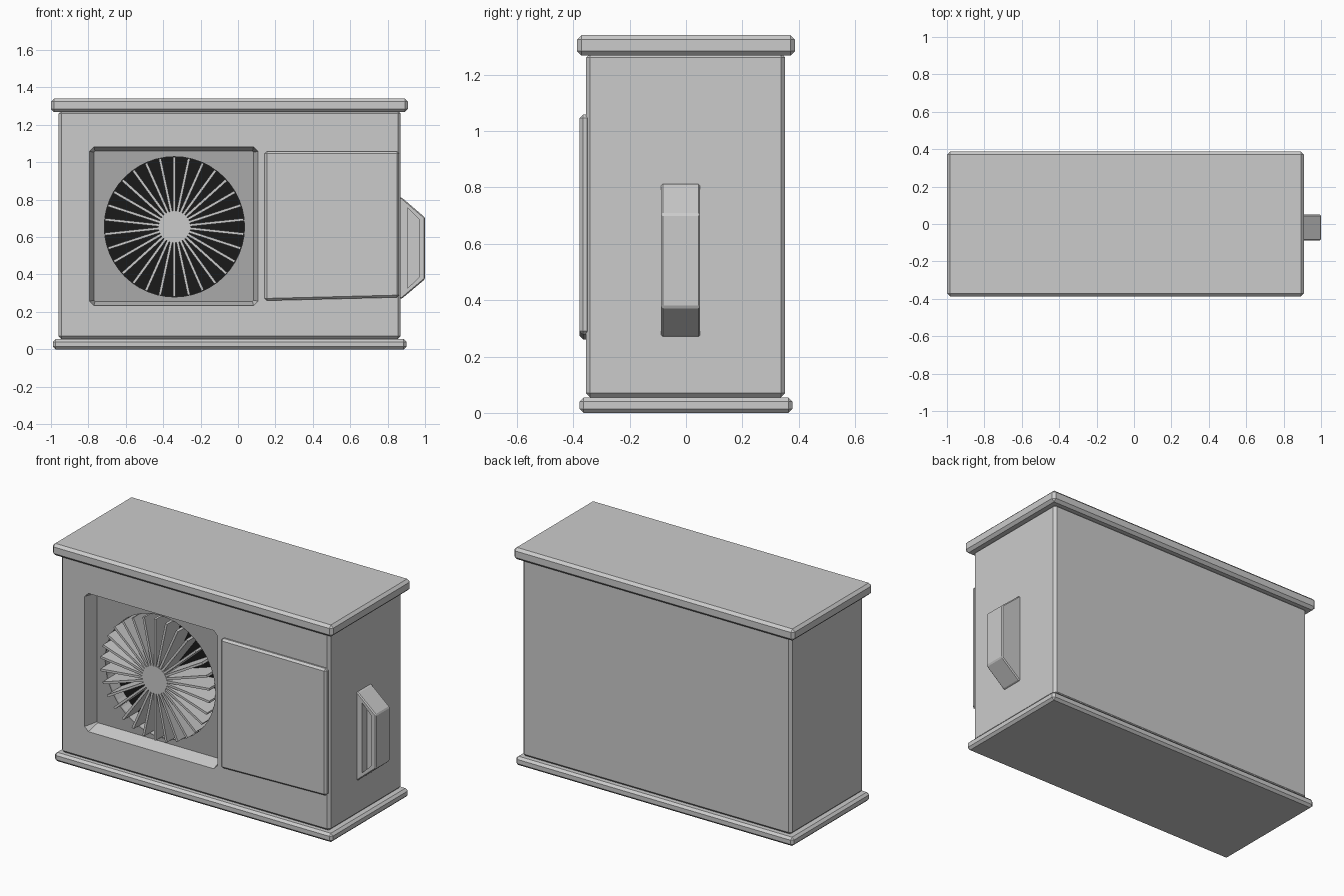
import bpy, bmesh, math
from mathutils import Matrix

if "Cube" in bpy.data.objects:
    bpy.data.objects.remove(bpy.data.objects["Cube"])


def material(name, v):
    m = bpy.data.materials.new(name)
    m.diffuse_color = (v, v, v, 1)
    m.use_nodes = True
    m.node_tree.nodes["Principled BSDF"].inputs["Base Color"].default_value = m.diffuse_color
    return m


def finish(name, bm, mat=None):
    bmesh.ops.recalc_face_normals(bm, faces=bm.faces)
    me = bpy.data.meshes.new(name)
    bm.to_mesh(me)
    bm.free()
    ob = bpy.data.objects.new(name, me)
    bpy.context.collection.objects.link(ob)
    if mat:
        me.materials.append(mat)
    return ob


def bevel(bm, width):
    bmesh.ops.recalc_face_normals(bm, faces=bm.faces)
    bmesh.ops.bevel(bm, geom=bm.edges[:], offset=width, segments=1,
                    affect='EDGES', profile=0.5)


def box(name, x, y, z, width=0.0, mat=None, tweak=None):
    bm = bmesh.new()
    bmesh.ops.create_cube(bm, size=1)
    for v in bm.verts:
        v.co = [r[0] if c < 0 else r[1] for c, r in zip(v.co, (x, y, z))]
        if tweak:
            tweak(v)
    if width:
        bevel(bm, width)
    return finish(name, bm, mat)


def loft(name, front, back, y0, y1, width=0.0):
    # solid between an xz outline at y0 and one at y1
    bm = bmesh.new()
    a = [bm.verts.new((x, y0, z)) for x, z in front]
    b = [bm.verts.new((x, y1, z)) for x, z in back]
    bm.faces.new(a)
    bm.faces.new(b)
    n = len(a)
    for i in range(n):
        j = (i + 1) % n
        bm.faces.new((a[i], a[j], b[j], b[i]))
    if width:
        bevel(bm, width)
    return finish(name, bm)


def cylinder(name, r, y0, y1, mat=None, sides=48):
    bm = bmesh.new()
    bmesh.ops.create_cone(bm, cap_ends=True, segments=sides, radius1=r, radius2=r,
                          depth=y1 - y0,
                          matrix=Matrix.Translation((FX, (y0 + y1) / 2, FZ))
                          @ Matrix.Rotation(math.pi / 2, 4, 'X'))
    return finish(name, bm, mat)


def cut(ob, cutter):
    cutter.hide_render = True
    mod = ob.modifiers.new("cut", 'BOOLEAN')
    mod.operation, mod.object, mod.solver = 'DIFFERENCE', cutter, 'EXACT'
    bpy.context.view_layer.objects.active = ob
    bpy.ops.object.modifier_apply(modifier=mod.name)
    bpy.data.objects.remove(cutter)


def octagon(x0, x1, z0, z1, c):
    return [(x0 + c, z0), (x1 - c, z0), (x1, z0 + c), (x1, z1 - c),
            (x1 - c, z1), (x0 + c, z1), (x0, z1 - c), (x0, z0 + c)]


FX, FZ, FR = -0.34, 0.655, 0.375
BACK = -0.18
grey = material("mid_grey", 0.4)
black = material("black", 0.01)
light = material("fan_grey", 0.6)

# Cabinet with lid and base
body = box("cabinet", (-0.96, 0.87), (-0.355, 0.352), (0.055, 1.275), 0.015)
box("lid", (-1.0, 0.908), (-0.387, 0.387), (1.268, 1.34), 0.016)
box("base", (-0.99, 0.9), (-0.377, 0.377), (0, 0.054), 0.014)

# Tapered fan recess, then the round well behind it
outer = octagon(-0.795, 0.108, 0.233, 1.083, 0.025)
inner = octagon(-0.768, 0.081, 0.258, 1.058, 0.004)
cut(body, loft("recess_cutter", outer, inner, -0.3551, -0.266))
cut(body, cylinder("well_cutter", FR + 0.004, -0.30, BACK + 0.01))

# Fan plate with round opening
plate = box("fan_plate", (-0.772, 0.085), (-0.27, -0.26), (0.254, 1.062), 0, grey)
cut(plate, cylinder("hole_cutter", FR, -0.4, -0.2))
cylinder("fan_well_back", FR + 0.003, BACK, BACK + 0.01, black)

# Hub and radial fins
cylinder("fan_hub", 0.085, -0.325, BACK, light, 32)
COUNT = 30
bm = bmesh.new()
for i in range(COUNT):
    m = (Matrix.Translation((FX, (BACK - 0.323) / 2, FZ))
         @ Matrix.Rotation(2 * math.pi * (i + 0.5) / COUNT, 4, 'Y')
         @ Matrix.Translation((0.225, 0, 0))
         @ Matrix.Diagonal((0.295, BACK + 0.323, 0.014, 1)))
    bmesh.ops.create_cube(bm, size=1, matrix=m)
finish("fan_fins", bm, light)


# Service panel, its lower edge rising slightly to the right
def raise_corner(v):
    if v.co.x > 0.5 and v.co.z < 0.5:
        v.co.z += 0.018


box("service_panel", (0.143, 0.862), (-0.377, -0.34), (0.26, 1.058), 0.012,
    None, raise_corner)

# Side handle with a pocket in its front face
handle = loft("side_handle", *[[(0.86, 0.27), (0.875, 0.27), (1.0, 0.375), (1.0, 0.705),
                               (0.875, 0.812), (0.86, 0.812)]] * 2, -0.088, 0.05, 0.006)
pocket = [(0.905, 0.325), (0.968, 0.385), (0.968, 0.695), (0.905, 0.757)]
cut(handle, loft("pocket_cutter", pocket, pocket, -0.2, -0.04))
